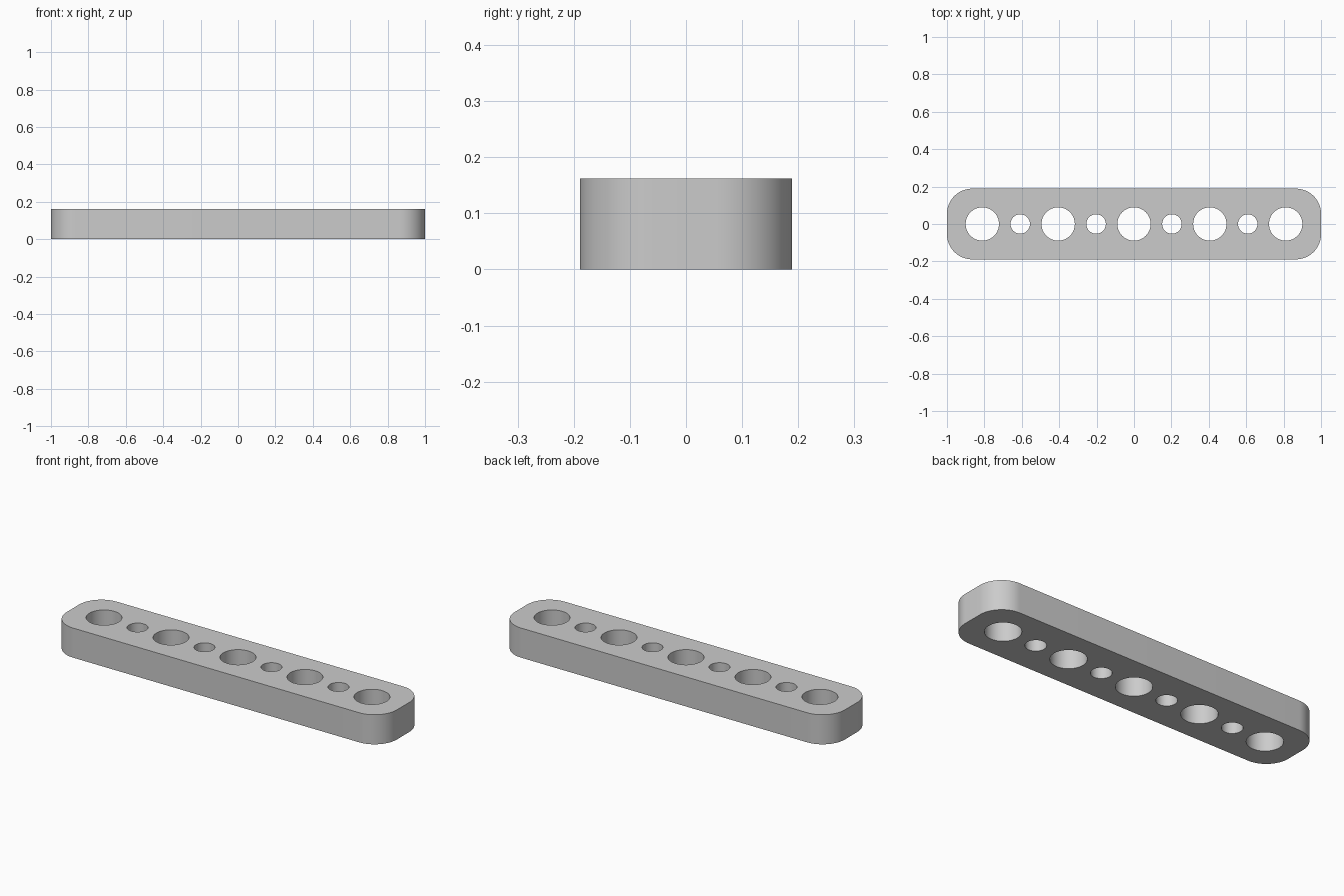
import bpy
import bmesh
from math import cos, sin, pi, radians

cube = bpy.data.objects.get("Cube")
if cube:
    bpy.data.objects.remove(cube, do_unlink=True)

HALF_LENGTH, HALF_WIDTH, HEIGHT = 1.0, 0.189, 0.162
CORNER = 0.135
PITCH = 0.4055
LARGE_HOLE, SMALL_HOLE = 0.089, 0.052


def arc(cx, cy, radius, start, sweep, steps):
    return [(cx + radius * cos(start + sweep * i / steps),
             cy + radius * sin(start + sweep * i / steps)) for i in range(steps + 1)]


def circle(cx, radius, steps=64):
    return arc(cx, 0, radius, 0, 2 * pi, steps)[:-1]


def add_loop(bm, points):
    verts = [bm.verts.new((x, y, 0)) for x, y in points]
    return [bm.edges.new((a, b)) for a, b in zip(verts, verts[1:] + verts[:1])]


# Rounded rectangle outline
outline = []
for quadrant, (sx, sy) in enumerate([(1, 1), (-1, 1), (-1, -1), (1, -1)]):
    outline += arc(sx * (HALF_LENGTH - CORNER), sy * (HALF_WIDTH - CORNER),
                   CORNER, quadrant * pi / 2, pi / 2, 20)

bm = bmesh.new()
edges = add_loop(bm, outline)

# Alternating large and small through holes
for i in range(-4, 5):
    edges += add_loop(bm, circle(i * PITCH / 2, SMALL_HOLE if i % 2 else LARGE_HOLE))

# Fill the perforated profile and raise it into a solid bar
bmesh.ops.triangle_fill(bm, use_beauty=True, edges=edges, normal=(0, 0, 1))
raised = bmesh.ops.extrude_face_region(bm, geom=bm.faces[:], use_keep_orig=True)
top_verts = [v for v in raised["geom"] if isinstance(v, bmesh.types.BMVert)]
bmesh.ops.translate(bm, verts=top_verts, vec=(0, 0, HEIGHT))
bmesh.ops.recalc_face_normals(bm, faces=bm.faces[:])

mesh = bpy.data.meshes.new("perforated_bar")
bm.to_mesh(mesh)
bm.free()
bar = bpy.data.objects.new("perforated_bar", mesh)
bpy.context.collection.objects.link(bar)

# Plain grey material
grey = bpy.data.materials.new("light_grey")
grey.use_nodes = True
colour = (0.6, 0.6, 0.6, 1)
grey.diffuse_color = colour
grey.node_tree.nodes["Principled BSDF"].inputs["Base Color"].default_value = colour
mesh.materials.append(grey)

# Smooth round walls with sharp rims
bpy.ops.object.select_all(action="DESELECT")
bar.select_set(True)
bpy.context.view_layer.objects.active = bar
bpy.ops.object.shade_smooth_by_angle(angle=radians(30))
